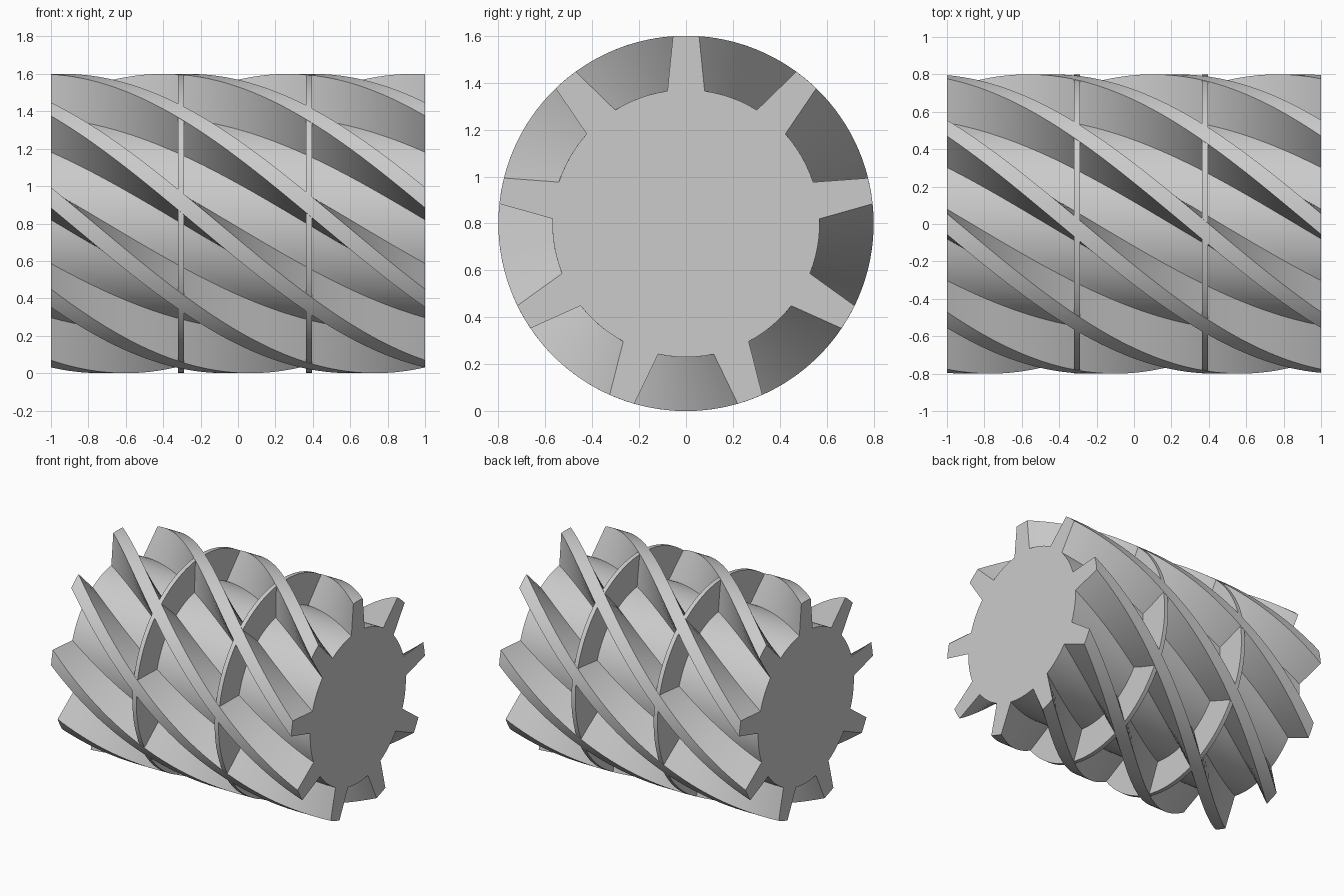
import bpy
import bmesh
from math import radians, sin, cos

cube = bpy.data.objects.get("Cube")
if cube:
    bpy.data.objects.remove(cube)

OUTER, CORE, AXIS_Z = 0.8, 0.57, 0.8
RIBS, STEPS = 9, 64
PITCH = 360 / RIBS
TWIST = 60  # degrees per unit of length

steel = bpy.data.materials.new("light grey")
steel.use_nodes = True
steel.diffuse_color = (0.6, 0.6, 0.6, 1)
steel.node_tree.nodes["Principled BSDF"].inputs["Base Color"].default_value = (0.6, 0.6, 0.6, 1)


def arc(radius, start, end, count):
    return [(radius, start + (end - start) * i / (count - 1)) for i in range(count)]


def sweep(name, profile, stations, twist):
    """Sweep a polar profile (radius, degrees from the top) along x."""
    bm = bmesh.new()
    rings = []
    for x in stations:
        turn = twist * (1 - x)
        rings.append([bm.verts.new((x, r * sin(radians(a + turn)),
                                    AXIS_Z + r * cos(radians(a + turn))))
                      for r, a in profile])
    n = len(profile)
    for a, b in zip(rings, rings[1:]):
        for i in range(n):
            j = (i + 1) % n
            bm.faces.new((a[i], a[j], b[j], b[i]))
    bm.faces.new(rings[0])
    bm.faces.new(rings[-1])
    bmesh.ops.recalc_face_normals(bm, faces=bm.faces)
    mesh = bpy.data.meshes.new(name)
    bm.to_mesh(mesh)
    bm.free()
    mesh.materials.append(steel)
    obj = bpy.data.objects.new(name, mesh)
    bpy.context.collection.objects.link(obj)
    bpy.ops.object.select_all(action='DESELECT')
    obj.select_set(True)
    bpy.context.view_layer.objects.active = obj
    bpy.ops.object.shade_smooth_by_angle(angle=radians(30))
    return obj


# Core with tapered helical ribs
rib_profile = []
for k in range(RIBS):
    mid = k * PITCH
    rib_profile += arc(OUTER, mid - 4, mid + 4, 4)
    rib_profile += arc(CORE, mid + 8, mid + PITCH - 8, 7)
sweep("ribbed_core", rib_profile, [-1 + 2 * i / STEPS for i in range(STEPS + 1)], TWIST)

# Thin discs joining the ribs, just below the rib crests
disc_profile = arc(OUTER - 0.002, 0, 357.5, 144)
for name, x in (("left_disc", 0.38), ("right_disc", -0.305)):
    sweep(name, disc_profile, [x - 0.016, x + 0.016], 0)
